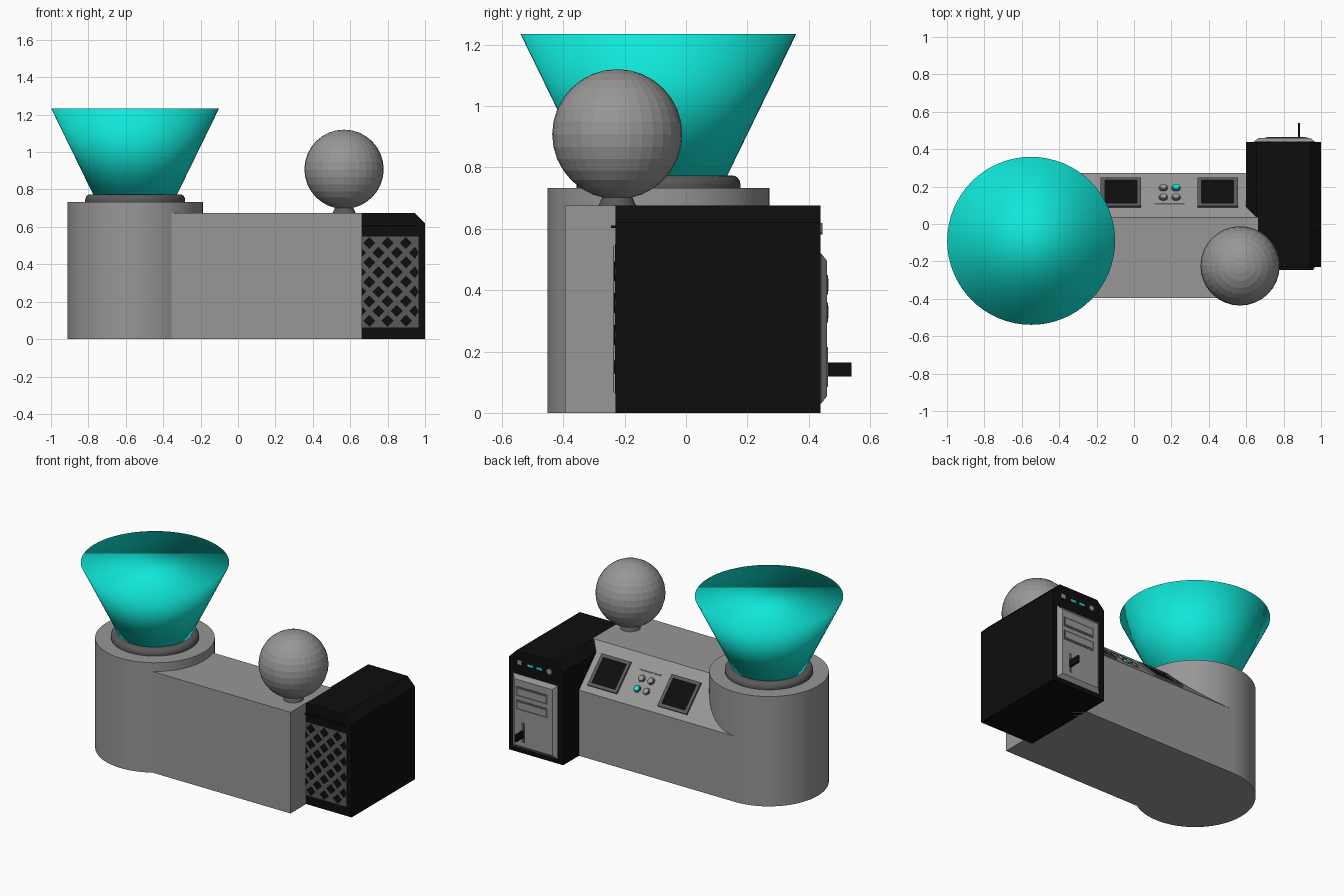
import bpy, bmesh, math
from mathutils import Vector, Matrix

if "Cube" in bpy.data.objects:
    bpy.data.objects.remove(bpy.data.objects["Cube"])


def material(name, rgb):
    m = bpy.data.materials.new(name)
    m.diffuse_color = (*rgb, 1)
    m.use_nodes = True
    m.node_tree.nodes["Principled BSDF"].inputs["Base Color"].default_value = m.diffuse_color
    return m


GREY = material("mid grey", (0.31, 0.31, 0.31))
DARK = material("dark grey", (0.10, 0.10, 0.10))
BLACK = material("black", (0.004, 0.004, 0.004))
TEAL = material("teal", (0.005, 0.80, 0.69))


def finish(name, bm, mat):
    bmesh.ops.recalc_face_normals(bm, faces=bm.faces[:])
    me = bpy.data.meshes.new(name)
    bm.to_mesh(me)
    bm.free()
    me.materials.append(mat)
    ob = bpy.data.objects.new(name, me)
    bpy.context.collection.objects.link(ob)
    return ob


def smooth(ob, angle):
    bpy.ops.object.select_all(action='DESELECT')
    ob.select_set(True)
    bpy.context.view_layer.objects.active = ob
    bpy.ops.object.shade_smooth_by_angle(angle=math.radians(angle))


def box(name, lo, hi, mat, matrix=Matrix()):
    lo, hi = Vector(lo), Vector(hi)
    bm = bmesh.new()
    bmesh.ops.create_cube(bm, size=1)
    bmesh.ops.scale(bm, vec=hi - lo, verts=bm.verts)
    bmesh.ops.translate(bm, vec=(lo + hi) / 2, verts=bm.verts)
    bm.transform(matrix)
    return finish(name, bm, mat)


def cone(name, base, r1, r2, h, mat, matrix=Matrix(), sides=48):
    bm = bmesh.new()
    bmesh.ops.create_cone(bm, cap_ends=True, segments=sides, radius1=r1, radius2=r2, depth=h)
    bmesh.ops.translate(bm, vec=Vector(base) + Vector((0, 0, h / 2)), verts=bm.verts)
    bm.transform(matrix)
    return finish(name, bm, mat)


def prism(name, points, offset, mat):
    bm = bmesh.new()
    f = bm.faces.new([bm.verts.new(p) for p in points])
    r = bmesh.ops.extrude_face_region(bm, geom=[f])
    bmesh.ops.translate(bm, vec=offset, verts=[v for v in r["geom"] if isinstance(v, bmesh.types.BMVert)])
    return finish(name, bm, mat)


# Console body with 45 degree control slope at the back
profile = [(-0.395, 0), (0.272, 0), (0.272, 0.438), (0.035, 0.675), (-0.395, 0.675)]
prism("console_body", [(-0.55, y, z) for y, z in profile], (1.214, 0, 0), GREY)

# Round tower, collar and funnel
CX, CY = -0.55, -0.09
smooth(cone("tower", (CX, CY, 0), 0.362, 0.362, 0.733, GREY, sides=64), 40)
collar = cone("collar", (CX, CY, 0.70), 0.267, 0.267, 0.074, DARK)
bev = collar.modifiers.new("round", 'BEVEL')
bev.width, bev.segments, bev.angle_limit = 0.028, 4, math.radians(50)
bev.limit_method = 'ANGLE'
smooth(collar, 40)
funnel = cone("funnel", (CX, CY, 0.76), 0.218, 0.449, 0.474, TEAL, sides=64)
for p in funnel.data.polygons:
    p.use_smooth = True

# Ball on its stand
bm = bmesh.new()
bmesh.ops.create_uvsphere(bm, u_segments=32, v_segments=16, radius=0.212)
bmesh.ops.translate(bm, vec=(0.567, -0.224, 0.908), verts=bm.verts)
finish("ball", bm, GREY)
smooth(cone("ball_stand", (0.567, -0.224, 0.67), 0.064, 0.04, 0.05, DARK, sides=32), 40)

# Black cabinet with chamfered top edges
c = 0.055
outline = [(0.6, 0), (1, 0), (1, 0.675 - c), (1 - c, 0.675), (0.6 + c, 0.675), (0.6, 0.675 - c)]
prism("cabinet", [(x, -0.23, z) for x, z in outline], (0, 0.668, 0), BLACK)
box("cabinet_lip", (0.64, -0.245, 0.603), (0.96, -0.22, 0.61), BLACK)

# Front grille: plate with staggered diamond holes
box("grille_plate", (0.635, -0.232, 0.062), (0.965, -0.22, 0.55), DARK)
bm = bmesh.new()
h = 0.032
for row in range(9):
    n = 3 if row % 2 == 0 else 4
    for i in range(n):
        x = 0.8 + (i - (n - 1) / 2) * 0.098
        z = 0.306 + (row - 4) * 0.052
        x0, x1 = max(x - h, 0.635), min(x + h, 0.965)
        bm.faces.new([bm.verts.new((a, -0.234, b)) for a, b in
                      ((x0, z), (x, z - h), (x1, z), (x, z + h))])
holes = finish("grille_holes", bm, BLACK)
holes.modifiers.new("plate", 'SOLIDIFY').thickness = 0.003

# Back panel: bevelled plate with two drive bays, a slot and a lever
bm = bmesh.new()
rings = []
for y, d in ((0.43, 0), (0.44, 0), (0.46, 0.025)):
    rings.append([bm.verts.new((x, y, z)) for x, z in
                  ((0.64 + d, 0.03 + d), (0.968 - d, 0.03 + d), (0.968 - d, 0.52 - d), (0.64 + d, 0.52 - d))])
for a, b in zip(rings, rings[1:]):
    for i in range(4):
        j = (i + 1) % 4
        bm.faces.new((a[i], a[j], b[j], b[i]))
bm.faces.new(rings[0])
bm.faces.new(rings[-1])
finish("back_panel", bm, GREY)
for i, z in enumerate((0.385, 0.295)):
    box(f"bay_rim_{i}", (0.70, 0.45, z), (0.93, 0.462, z + 0.065), DARK)
    box(f"bay_face_{i}", (0.712, 0.45, z + 0.012), (0.918, 0.464, z + 0.053), GREY)
box("lever_slot", (0.872, 0.45, 0.085), (0.892, 0.462, 0.215), DARK)
box("lever", (0.876, 0.45, 0.118), (0.888, 0.54, 0.165), BLACK)

# Cabinet indicators
box("indicator_square", (0.905, 0.43, 0.587), (0.935, 0.441, 0.615), GREY)
for i, x in enumerate((0.84, 0.775)):
    box(f"indicator_light_{i}", (x - 0.02, 0.43, 0.59), (x + 0.02, 0.441, 0.605), TEAL)
cone("cabinet_button", (0, 0, 0), 0.018, 0.018, 0.012, GREY,
     Matrix.Translation((0.70, 0.432, 0.60)) @ Matrix.Rotation(-math.pi / 2, 4, 'X'), 20)


# Slope controls: local x along the console, z out of the slope
def slope(x, y):
    return Matrix.Translation((x, y, 0.71 - y)) @ Matrix.Rotation(-math.pi / 4, 4, 'X')


for i, x in enumerate((-0.07, 0.447)):
    m = slope(x, 0.165)
    box(f"screen_{i}", (-0.088, -0.088, -0.005), (0.088, 0.088, 0.004), BLACK, m)
    for s in (-1, 1):
        box(f"screen_frame_{i}_side_{s}", (s * 0.097 - 0.011, -0.108, -0.005),
            (s * 0.097 + 0.011, 0.108, 0.012), DARK, m)
        box(f"screen_frame_{i}_bar_{s}", (-0.087, s * 0.097 - 0.011, -0.005),
            (0.087, s * 0.097 + 0.011, 0.012), DARK, m)
for i, (x, y) in enumerate([(x, y) for x in (0.157, 0.225) for y in (0.143, 0.193)]):
    m = slope(x, y)
    cone(f"button_rim_{i}", (0, 0, -0.005), 0.025, 0.025, 0.009, DARK, m, 24)
    cone(f"button_{i}", (0, 0, -0.005), 0.021, 0.018, 0.017, TEAL if i == 3 else GREY, m, 24)
box("button_trim", (-0.08, -0.004, -0.005), (0.08, 0.004, 0.003), DARK, slope(0.19, 0.106))
